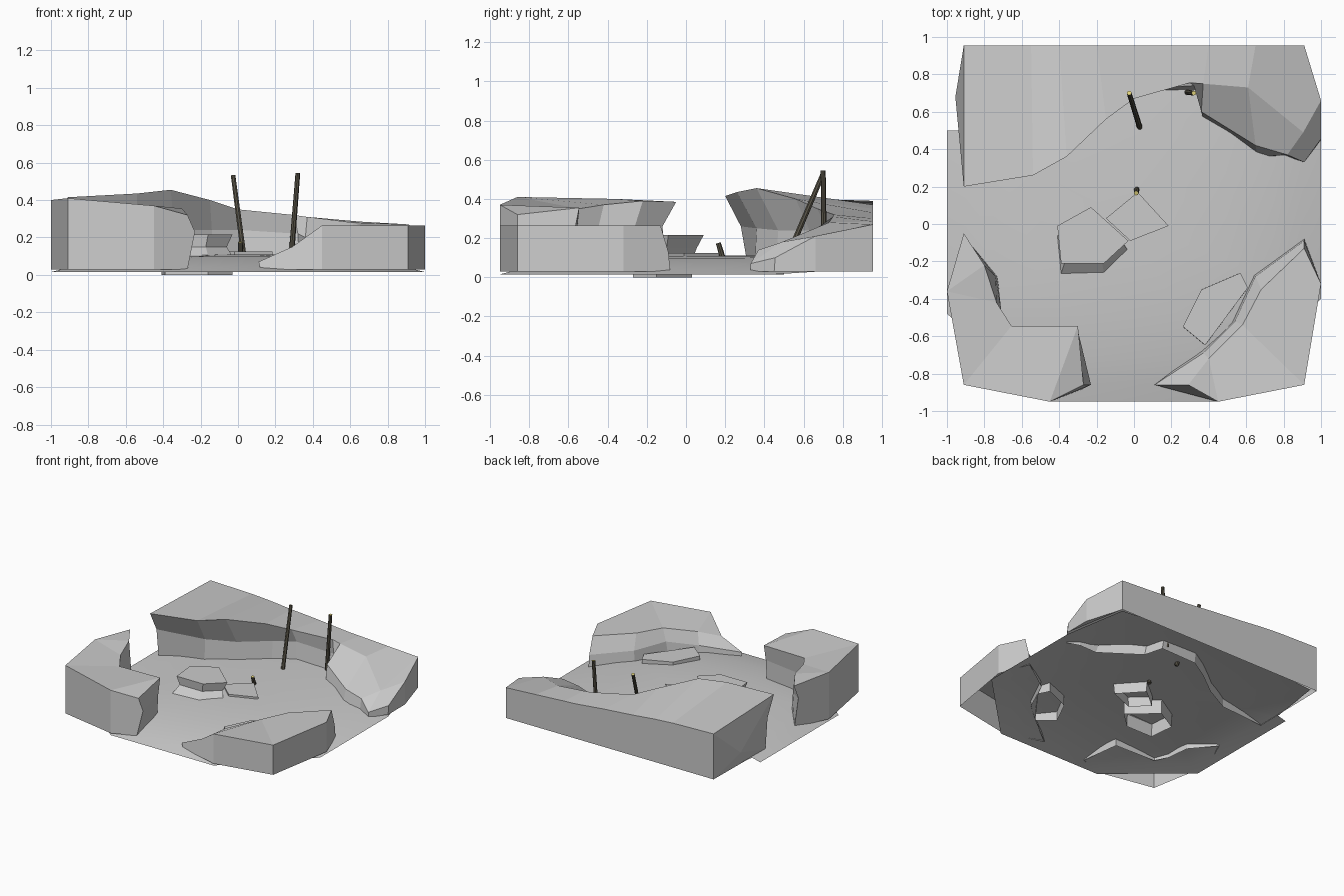
import bpy, bmesh
from mathutils import Vector

if "Cube" in bpy.data.objects:
    bpy.data.objects.remove(bpy.data.objects["Cube"])

def finish(name, bm, smooth=False, mat=None):
    bmesh.ops.recalc_face_normals(bm, faces=bm.faces)
    me = bpy.data.meshes.new(name)
    bm.to_mesh(me)
    bm.free()
    for p in me.polygons:
        p.use_smooth = smooth
    if mat:
        me.materials.append(mat)
    ob = bpy.data.objects.new(name, me)
    bpy.context.collection.objects.link(ob)
    return ob

def cliff(name, sections, tips=(None, None)):
    """Loft sections of (inner foot, inner middle, inner rim, outer rim), open below."""
    bm = bmesh.new()
    rows = []
    for foot, mid, rim, out in sections:
        pts = [(*foot, .03), mid, rim, out, (out[0], out[1], .03)]
        rows.append([bm.verts.new(p) for p in pts])
    for a, b in zip(rows, rows[1:]):
        for i in range(4):
            bm.faces.new((a[i], a[i + 1], b[i + 1], b[i]))
    for row, tip in zip((rows[0], rows[-1]), tips):
        if tip:
            t = bm.verts.new(tip)
            for i in range(5):
                bm.faces.new((row[i], row[(i + 1) % 5], t))
        else:
            bm.faces.new(row)
    bmesh.ops.remove_doubles(bm, verts=bm.verts, dist=.0005)
    return finish(name, bm)

def stacked(name, outline, levels):
    """Stack scaled copies of an outline: (scale, height, dx, dy), open below."""
    bm = bmesh.new()
    n = len(outline)
    cx = sum(p[0] for p in outline) / n
    cy = sum(p[1] for p in outline) / n
    rows = [[bm.verts.new((cx + (x - cx) * s + dx, cy + (y - cy) * s + dy, z))
             for x, y in outline] for s, z, dx, dy in levels]
    for a, b in zip(rows, rows[1:]):
        for i in range(n):
            bm.faces.new((a[i], a[(i + 1) % n], b[(i + 1) % n], b[i]))
    bm.faces.new(rows[-1])
    return finish(name, bm)

# Arena floor: rings that droop towards the front and sides, open underneath
edge = [(-1, .5), (-1, -.48), (-.45, -.95), (.45, -.95), (1, -.4),
        (1, .45), (.88, .92), (0, .92), (-.88, .92), (-.93, .5)]
bm = bmesh.new()
rings = []
for s in (1, .9, .75, .5, .2):
    ring = []
    for x, y in edge:
        r = s * max(abs(x), -y / .95)
        ring.append(bm.verts.new((x * s, y * s, .11 - .095 * r ** 3)))
    rings.append(ring)
n = len(edge)
for a, b in zip(rings, rings[1:]):
    for i in range(n):
        bm.faces.new((a[i], a[(i + 1) % n], b[(i + 1) % n], b[i]))
bm.faces.new(rings[-1])
finish("ground", bm, smooth=True)

# Long overhanging back cliff that falls to a slope on the right
cliff("back_cliff", [
    ((-.92, .32), (-.91, .28, .26), (-.91, .20, .415), (-.91, .955, .39)),
    ((-.54, .35), (-.54, .36, .25), (-.54, .26, .435), (-.55, .955, .38)),
    ((-.33, .46), (-.34, .47, .24), (-.36, .36, .455), (-.40, .955, .37)),
    ((-.13, .61), (-.14, .63, .24), (-.15, .56, .40), (-.2, .955, .35)),
    ((.02, .70), (.01, .72, .24), (0, .67, .35), (.05, .955, .33)),
    ((.33, .71), (.32, .74, .22), (.30, .755, .32), (.3, .955, .305)),
    ((.37, .56), (.36, .60, .20), (.37, .75, .31), (.4, .955, .30)),
    ((.66, .36), (.65, .42, .15), (.61, .73, .28), (.65, .955, .285)),
    ((.81, .365), (.82, .37, .14), (.905, .49, .18), (.91, .955, .27)),
    ((.91, .33), (.91, .33, .07), (.905, .49, .18), (.91, .955, .27)),
    ((1, .45), (1, .455, .10), (1, .66, .21), (.91, .955, .27)),
], tips=((-.955, .68, .15), (1, .66, .03)))

# Hooked cliff at the front left
cliff("left_cliff", [
    ((-.88, -.10), (-.90, -.12, .26), (-.91, -.05, .385), (-1, -.36, .40)),
    ((-.73, -.28), (-.74, -.28, .20), (-.80, -.22, .39), (-1, -.36, .40)),
    ((-.71, -.46), (-.71, -.46, .20), (-.735, -.42, .37), (-1, -.36, .40)),
    ((-.66, -.56), (-.66, -.56, .20), (-.655, -.545, .35), (-.91, -.86, .41)),
    ((-.31, -.57), (-.30, -.57, .23), (-.30, -.545, .355), (-.45, -.95, .37)),
    ((-.27, -.88), (-.23, -.86, .23), (-.27, -.86, .32), (-.45, -.95, .37)),
])

# Lower ramped cliff at the front right
cliff("right_cliff", [
    ((.91, -.08), (.91, -.09, .13), (.91, -.13, .265), (1, -.32, .265)),
    ((.64, -.27), (.65, -.28, .16), (.68, -.35, .265), (1, -.32, .265)),
    ((.52, -.53), (.54, -.52, .17), (.58, -.54, .26), (.91, -.86, .265)),
    ((.36, -.67), (.37, -.69, .12), (.40, -.72, .21), (.45, -.95, .265)),
    ((.12, -.86), (.11, -.86, .07), (.29, -.86, .15), (.45, -.95, .265)),
])

# Rocks in the middle and the low slab beside the right cliff
stacked("centre_rock",
        [(-.41, -.01), (-.23, .09), (-.03, -.09), (-.16, -.21), (-.39, -.21)],
        [(1, 0, 0, -.06), (1, .10, 0, -.055), (.86, .15, 0, -.01), (1, .215, 0, 0)])
stacked("centre_slab", [(.02, .17), (.185, -.01), (-.02, -.09), (-.15, .03)],
        [(.95, .03, 0, 0), (1, .125, 0, 0)])
stacked("side_slab",
        [(.57, -.26), (.61, -.34), (.38, -.65), (.26, -.55), (.36, -.35)],
        [(1, .015, 0, 0), (.99, .12, 0, 0)])

# Leaning posts with pale tips
def material(name, rgb):
    m = bpy.data.materials.new(name)
    m.diffuse_color = (*rgb, 1)
    m.use_nodes = True
    m.node_tree.nodes["Principled BSDF"].inputs["Base Color"].default_value = m.diffuse_color
    return m

wood = material("dark_wood", (.1, .09, .065))
pale = material("pale_tip", (.75, .65, .2))

def post(name, low, high, r=.015):
    low, high = Vector(low), Vector(high)
    d = high - low
    bm = bmesh.new()
    bmesh.ops.create_cone(bm, cap_ends=True, segments=8, radius1=r,
                          radius2=r * .85, depth=d.length)
    tip = max(bm.faces, key=lambda f: f.calc_center_median().z)
    tip.material_index = 1
    rot = d.to_track_quat('Z', 'Y').to_matrix()
    bmesh.ops.rotate(bm, verts=bm.verts, matrix=rot)
    bmesh.ops.translate(bm, verts=bm.verts, vec=(low + high) / 2)
    ob = finish(name, bm, mat=wood)
    ob.data.materials.append(pale)

post("left_post", (.033, .51, .085), (-.026, .70, .53))
post("right_post", (.282, .705, .06), (.32, .70, .545))
post("short_post", (.015, .19, .09), (.012, .165, .175))
